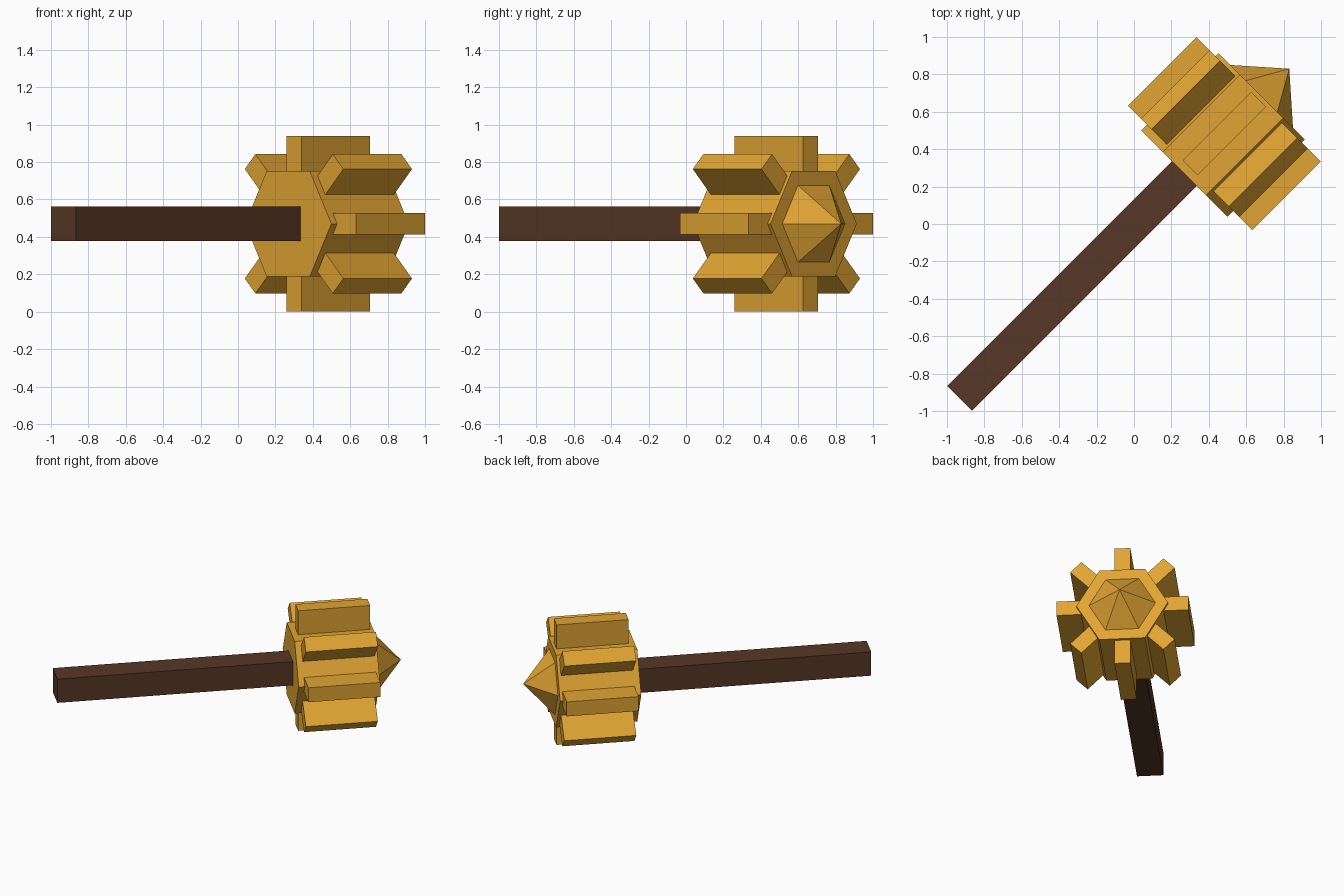
import bpy
import bmesh
from math import cos, sin, pi
from mathutils import Matrix, Vector

if "Cube" in bpy.data.objects:
    bpy.data.objects.remove(bpy.data.objects["Cube"], do_unlink=True)

# The mace lies along local x, turned diagonally and lifted
PLACE = Matrix.Translation((0, 0, 0.47)) @ Matrix.Rotation(pi / 4, 4, "Z")
HEAD_BACK, HEAD_FRONT, TIP = 0.38, 0.965, 1.174


def material(name, colour):
    mat = bpy.data.materials.new(name)
    mat.use_nodes = True
    mat.diffuse_color = (*colour, 1)
    bsdf = next(n for n in mat.node_tree.nodes if n.type == "BSDF_PRINCIPLED")
    bsdf.inputs["Base Color"].default_value = (*colour, 1)
    return mat


def finish(name, bm, mat):
    bmesh.ops.recalc_face_normals(bm, faces=bm.faces)
    mesh = bpy.data.meshes.new(name)
    bm.to_mesh(mesh)
    bm.free()
    mesh.materials.append(mat)
    obj = bpy.data.objects.new(name, mesh)
    obj.matrix_world = PLACE
    bpy.context.collection.objects.link(obj)
    return obj


def bar(name, start, end, low, high, width, angle, mat):
    """Box from start to end along the shaft, reaching from low to high, spun by angle."""
    bm = bmesh.new()
    size = Matrix.Diagonal((end - start, width, high - low, 1))
    middle = Matrix.Translation(((start + end) / 2, 0, (low + high) / 2))
    bmesh.ops.create_cube(bm, size=1, matrix=Matrix.Rotation(angle, 4, "X") @ middle @ size)
    return finish(name, bm, mat)


def hex_ring(bm, x, radius):
    return [bm.verts.new((x, radius * cos(i * pi / 3), radius * sin(i * pi / 3)))
            for i in range(6)]


gold = material("gold", (0.75, 0.373, 0.033))
wood = material("dark wood", (0.094, 0.039, 0.019))

# Square handle
bar("handle", -1.319, HEAD_BACK + 0.01, -0.093, 0.093, 0.188, 0, wood)

# Hexagonal head with a pointed spike rising from its inset front face
bm = bmesh.new()
rings = [hex_ring(bm, HEAD_BACK, 0.326),
         hex_ring(bm, HEAD_FRONT, 0.326),
         hex_ring(bm, HEAD_FRONT, 0.237)]
bm.faces.new(rings[0])
for a, b in zip(rings, rings[1:]):
    for i in range(6):
        j = (i + 1) % 6
        bm.faces.new((a[i], a[j], b[j], b[i]))
apex = bm.verts.new(Vector((TIP, 0, 0)))
for i in range(6):
    bm.faces.new((rings[2][i], rings[2][(i + 1) % 6], apex))
finish("head", bm, gold)

# Eight flanges around the head
for i in range(8):
    bar(f"flange_{i + 1}", 0.424, 0.943, 0.2, 0.47, 0.113, i * pi / 4, gold)
